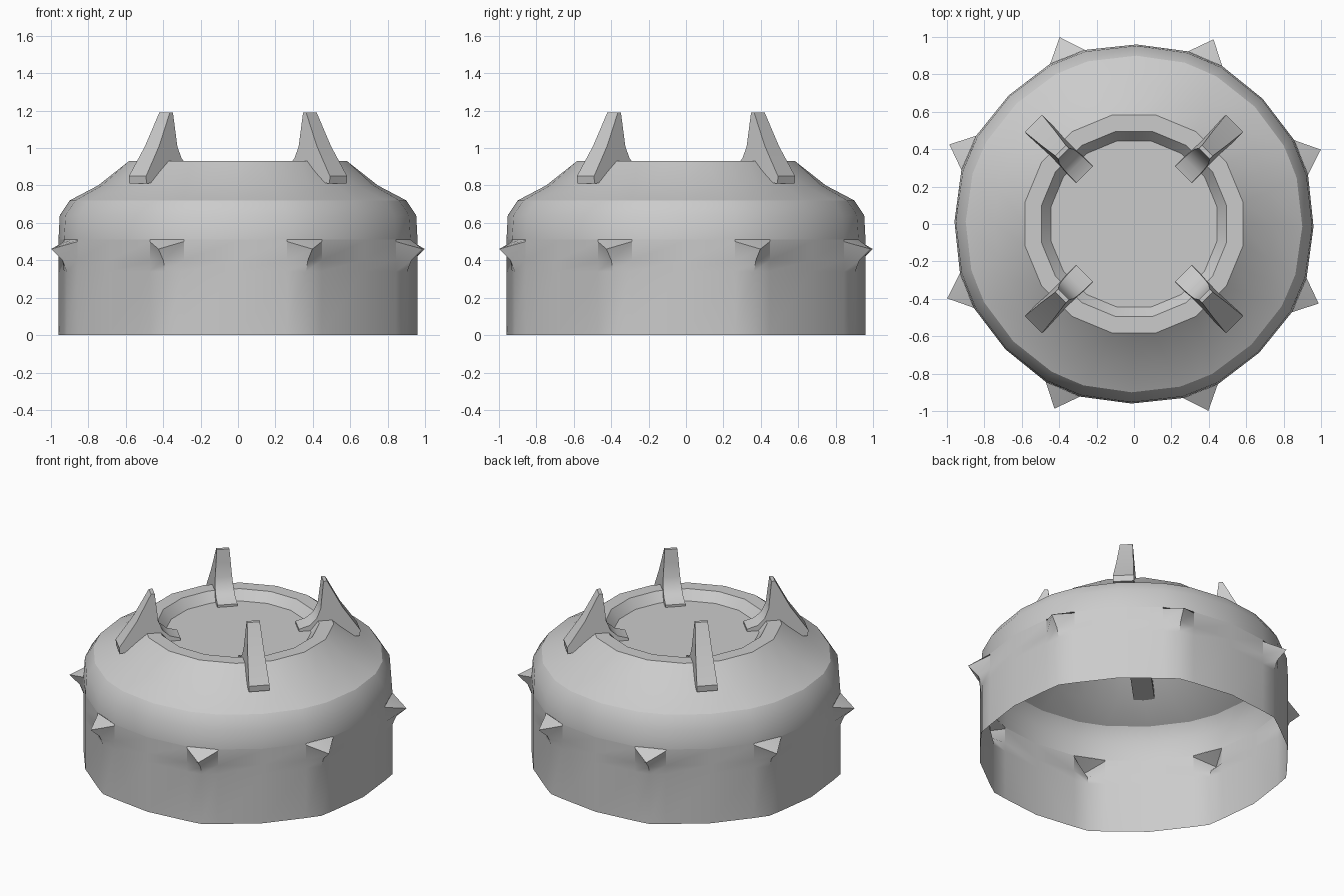
import bpy, bmesh
from math import sin, cos, radians

if "Cube" in bpy.data.objects:
    bpy.data.objects.remove(bpy.data.objects["Cube"])


def finish(bm, name, angle=30):
    mesh = bpy.data.meshes.new(name)
    bm.to_mesh(mesh)
    bm.free()
    obj = bpy.data.objects.new(name, mesh)
    bpy.context.collection.objects.link(obj)
    bpy.ops.object.select_all(action='DESELECT')
    obj.select_set(True)
    bpy.context.view_layer.objects.active = obj
    bpy.ops.object.shade_smooth_by_angle(angle=radians(angle))
    return obj


def add_ring(bm, columns):
    """Ring of eight repeated sectors; each column is (angle, radius, z)."""
    return [bm.verts.new((r * cos(radians(a + 45 * k)), r * sin(radians(a + 45 * k)), z))
            for k in range(8) for a, r, z in columns]


def connect(bm, rings):
    n = len(rings[0])
    for low, high in zip(rings, rings[1:]):
        for i in range(n):
            j = (i + 1) % n
            bm.faces.new((low[i], low[j], high[j], high[i]))


PHASE = -0.8
WALL = [PHASE, PHASE + 16.6, PHASE + 22.5, PHASE + 28.4]
GON16 = [0, 11.25, 22.5, 33.75]


def wall_columns(mid, edge, ridge, z, edge_z=None, mid_z=None):
    ez = z if edge_z is None else edge_z
    mz = z if mid_z is None else mid_z
    return list(zip(WALL, (mid, edge, ridge, edge), (mz, ez, z, ez)))


def gon_columns(apothem, z):
    corner = apothem / cos(radians(11.25))
    return list(zip(GON16, (apothem, corner, apothem, corner), (z,) * 4))


# Side wall with eight pointed fins, open at the bottom
bm = bmesh.new()
rings = [add_ring(bm, c) for c in (
    wall_columns(.96, .967, .985, 0),
    wall_columns(.96, .967, .985, .34),
    wall_columns(.96, .967, 1.01, .40),
    wall_columns(.96, .967, 1.075, .46, .50, .50),
    wall_columns(.96, .967, .961, .51),
)]
connect(bm, rings)
finish(bm, "finned_wall")

# Shoulder band above the fins
bm = bmesh.new()
connect(bm, [add_ring(bm, wall_columns(r, r + e, r, z)) for r, e, z in
             ((.96, .007, .51), (.953, .005, .64), (.90, .004, .72))])
finish(bm, "shoulder_band", 50)

# Domed top with flat rim and recessed disc
bm = bmesh.new()
half_angles = [(a + b) / 2 for a, b in zip(WALL, GON16)]
rings = [
    add_ring(bm, wall_columns(.90, .904, .90, .72)),
    add_ring(bm, [(a, .748, .80) for a in half_angles]),
    add_ring(bm, gon_columns(.583, .93)),
    add_ring(bm, gon_columns(.495, .93)),
    add_ring(bm, gon_columns(.445, .87)),
]
connect(bm, rings)
bm.faces.new(rings[-1])
finish(bm, "dome_top")

# Four claw prongs: (radius, height) profile, tapering towards the tip
PROFILE = [(.757, .81), (.76, .85), (.65, 1.01), (.555, 1.19), (.532, 1.19),
           (.522, 1.10), (.512, 1.01), (.485, .945), (.44, .905), (.373, .885), (.373, .85)]


def half_width(z):
    t = max(0, (z - .85) / .34)
    return .065 - .025 * t


for k in range(4):
    bm = bmesh.new()
    a = radians(45 + 90 * k)
    sides = []
    for s in (-1, 1):
        sides.append([bm.verts.new((r * cos(a) - s * half_width(z) * sin(a),
                                    r * sin(a) + s * half_width(z) * cos(a), z))
                      for r, z in PROFILE])
    left, right = sides
    n = len(PROFILE)
    bm.faces.new(left)
    bm.faces.new(right[::-1])
    for i in range(n):
        j = (i + 1) % n
        bm.faces.new((left[j], left[i], right[i], right[j]))
    bmesh.ops.recalc_face_normals(bm, faces=bm.faces)
    finish(bm, f"prong_{k + 1}")
